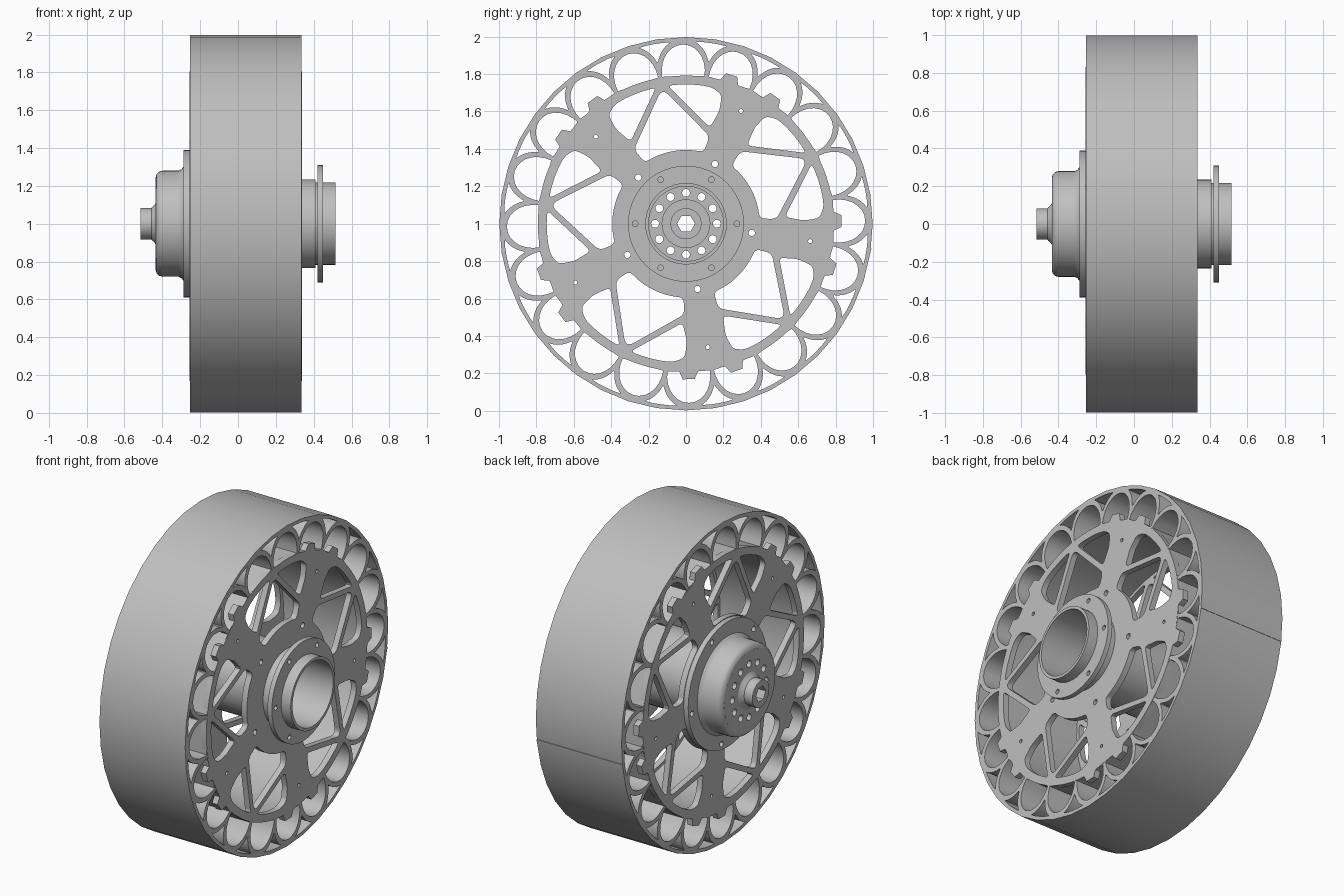
import bpy, math
from mathutils import Vector, Matrix

if "Cube" in bpy.data.objects:
    bpy.data.objects.remove(bpy.data.objects["Cube"])

grey = bpy.data.materials.new("plain grey")
grey.use_nodes = True
COLOUR = (0.52, 0.52, 0.52, 1)
grey.diffuse_color = COLOUR
grey.node_tree.nodes["Principled BSDF"].inputs["Base Color"].default_value = COLOUR

NODE = 64          # direction of the first wide spoke, in degrees
STEP = 72          # five spokes
X0, X1 = -0.255, 0.335   # wheel faces
# Local xy is the wheel plane, local z is the axle
AXLE = Matrix(((0, 0, 1, 0), (1, 0, 0, 0), (0, 1, 0, 1), (0, 0, 0, 1)))


def polar(r, deg):
    a = math.radians(deg)
    return Vector((r * math.cos(a), r * math.sin(a)))


def circle(r, n=40, centre=(0, 0)):
    return [Vector(centre) + polar(r, 360 * i / n) for i in range(n)]


def hole_ring(count, r, size, start=0):
    return [circle(size, 16, polar(r, start + 360 * i / count)) for i in range(count)]


def rounded(points, radius):
    """Round the corners of a closed outline."""
    out = []
    for i, p in enumerate(points):
        a, b = points[i - 1] - p, points[(i + 1) % len(points)] - p
        s = p + a.normalized() * min(radius, a.length * 0.45)
        e = p + b.normalized() * min(radius, b.length * 0.45)
        for k in range(5):
            t = k / 4
            out.append(s * (1 - t) ** 2 + p * 2 * t * (1 - t) + e * t * t)
    return out


def finish(obj, mesh_name):
    obj.data.name = mesh_name
    obj.data.materials.clear()
    obj.data.materials.append(grey)
    bpy.ops.object.select_all(action='DESELECT')
    obj.select_set(True)
    bpy.context.view_layer.objects.active = obj
    bpy.ops.object.shade_smooth_by_angle(angle=math.radians(32))
    return obj


def plate(name, x_from, x_to, outlines):
    """Extrude an outline with holes along the axle."""
    curve = bpy.data.curves.new(name, 'CURVE')
    curve.dimensions, curve.fill_mode = '2D', 'BOTH'
    curve.extrude = (x_to - x_from) / 2
    for pts in outlines:
        spline = curve.splines.new('POLY')
        spline.points.add(len(pts) - 1)
        for sp, p in zip(spline.points, pts):
            sp.co = (p.x, p.y, 0, 1)
        spline.use_cyclic_u = True
    obj = bpy.data.objects.new(name, curve)
    bpy.context.collection.objects.link(obj)
    obj.matrix_world = Matrix.Translation(((x_from + x_to) / 2, 0, 0)) @ AXLE
    bpy.ops.object.select_all(action='DESELECT')
    obj.select_set(True)
    bpy.context.view_layer.objects.active = obj
    bpy.ops.object.convert(target='MESH')
    return finish(bpy.context.object, name)


def lathe(name, profile, n=48):
    """Revolve a closed (x, radius) profile about the axle."""
    verts, faces, m = [], [], len(profile)
    for i in range(n):
        for x, r in profile:
            p = polar(r, 360 * i / n)
            verts.append((p.x, p.y, x))
        for j in range(m):
            k, i2 = (j + 1) % m, (i + 1) % n
            faces.append((i * m + j, i * m + k, i2 * m + k, i2 * m + j))
    mesh = bpy.data.meshes.new(name)
    mesh.from_pydata(verts, [], faces)
    obj = bpy.data.objects.new(name, mesh)
    bpy.context.collection.objects.link(obj)
    obj.matrix_world = AXLE
    bpy.context.view_layer.objects.active = obj
    obj.select_set(True)
    bpy.ops.object.mode_set(mode='EDIT')
    bpy.ops.mesh.select_all(action='SELECT')
    bpy.ops.mesh.normals_make_consistent(inside=False)
    bpy.ops.object.mode_set(mode='OBJECT')
    return finish(obj, name)


# Flexible tread: rim, twenty arches and inner drum in one extrusion
def arch(centre, half, height, t0, t1, n=14):
    ts = [math.radians(t0 + (t1 - t0) * i / n) for i in range(n + 1)]
    return [polar(0.79 + height * math.sin(t), centre + half * math.cos(t)) for t in ts]


tread = [circle(0.998), circle(0.765, 60)]
for i in range(20):
    c = NODE + 9 + 18 * i
    tread.append(arch(c, 8.2, 0.168, 2, 178))
    rise = arch(c, 9.8, 0.2, 26, 66, 8)
    fall = arch(c + 18, 9.8, 0.2, 114, 154, 8)
    rim = [polar(0.975, c + a) for a in (6.5, 9, 11.5)]
    tread.append(rise + rim + fall)
plate("flexible_tread", X0, X1, tread)

# Small seam across the tread
bpy.ops.mesh.primitive_cube_add(size=1)
seam = bpy.context.object
seam.name = "tread_seam"
seam.dimensions = (X1 - X0, 0.014, 0.014)
seam.rotation_euler.x = math.radians(-8)
p = polar(0.993, -8)
seam.location = ((X0 + X1) / 2, p.x, 1 + p.y)
finish(seam, "tread_seam")


# Side plates: lugged ring, five wide spokes and thin V struts
def lug_outline():
    pts = []
    for i in range(5):
        base = NODE + STEP * i
        for d in (-9, 9):
            pts += [polar(r, base + d + a) for r, a in
                    ((0.792, -3.6), (0.832, -2.2), (0.832, 2.2), (0.792, 3.6))]
        pts += [polar(0.792, base + a) for a in range(15, 60, 3)]
    return pts


side = [lug_outline(), circle(0.215, 48)]
for i in range(5):
    base = NODE + STEP * i

    def window(points, radius, flip=False):
        return rounded([polar(r, base + (STEP - a if flip else a)) for r, a in points], radius)

    inner = [(0.395, a) for a in (12, 20, 28, 36, 44, 52, 60)]
    inner += [(0.485, 61), (0.715, 37.2), (0.715, 34.8), (0.485, 11)]
    outer = [(0.53, 12), (0.63, 9.5), (0.715, 10.5), (0.742, 15)]
    outer += [(0.745, a) for a in (20, 25, 29, 33.5)]
    side += [window(inner, 0.03), window(outer, 0.025), window(outer, 0.025, True)]
    side.append(circle(0.011, 12, polar(0.67, base)))
side += hole_ring(5, 0.355, 0.017, NODE)
plate("right_side_plate", X0 - 0.002, X0 + 0.035, side)
plate("left_side_plate", X1 - 0.035, X1 + 0.002, side)

# Hub barrel with open end
lathe("hub_barrel", [(X0, 0.235), (0.41, 0.235), (0.41, 0.218), (0.515, 0.218),
                     (0.515, 0.2), (X0, 0.2)])
plate("hub_flange", 0.42, 0.45,
      [circle(0.31, 48), circle(0.21, 48)] + hole_ring(6, 0.272, 0.015))

# Domed cover with mounting flange
plate("cover_flange", -0.288, X0 - 0.002,
      [circle(0.39, 48), circle(0.25, 48)] + hole_ring(5, 0.355, 0.017, NODE))
lathe("cover_dome", [(-0.27, 0.31), (-0.289, 0.3), (-0.3, 0.287), (-0.315, 0.28),
                     (-0.4, 0.28), (-0.418, 0.275), (-0.43, 0.263), (-0.435, 0.245),
                     (-0.405, 0.245), (-0.405, 0.25), (-0.27, 0.25)])
plate("cover_end", -0.435, -0.405,
      [circle(0.246, 48), circle(0.06, 24)] + hole_ring(12, 0.165, 0.021))

# Axle stub with hexagonal bore, fillet collar and inner boss
plate("axle_stub", -0.515, -0.36, [circle(0.083, 32), circle(0.048, 6)])
lathe("axle_fillet", [(-0.46, 0.08), (-0.455, 0.088), (-0.443, 0.097), (-0.434, 0.112),
                      (-0.434, 0.08)])
lathe("inner_boss", [(-0.406, 0.13), (-0.385, 0.13), (-0.385, 0.08), (-0.406, 0.08)])
